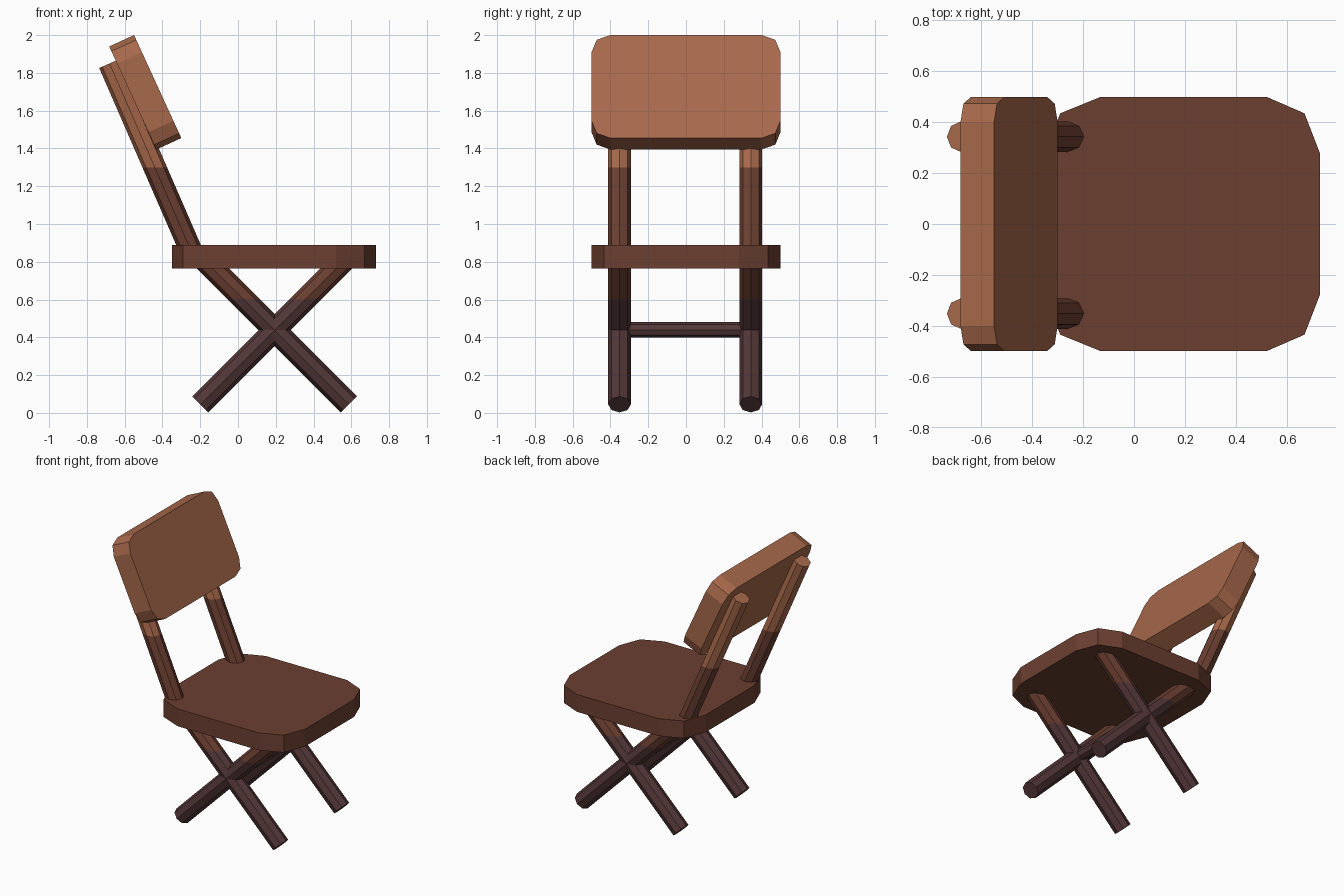
import bpy, bmesh, math
from mathutils import Vector, Matrix

if "Cube" in bpy.data.objects:
    bpy.data.objects.remove(bpy.data.objects["Cube"])


def make_mat(name, rgb):
    m = bpy.data.materials.new(name)
    m.diffuse_color = (*rgb, 1)
    m.use_nodes = True
    m.node_tree.nodes["Principled BSDF"].inputs["Base Color"].default_value = m.diffuse_color
    return m


MATS = [make_mat("dark plum brown", (0.088, 0.038, 0.039)),
        make_mat("chestnut brown", (0.150, 0.050, 0.031)),
        make_mat("warm tan", (0.390, 0.140, 0.070))]
BANDS = (0.6, 1.3)          # heights where the wood colour changes


def finish(name, bm):
    # colour by height: cut at the band heights, then pick by face centre
    for h in BANDS:
        bmesh.ops.bisect_plane(bm, geom=bm.verts[:] + bm.edges[:] + bm.faces[:],
                               plane_co=(0, 0, h), plane_no=(0, 0, 1), dist=1e-5)
    bmesh.ops.recalc_face_normals(bm, faces=bm.faces[:])
    for f in bm.faces:
        z = f.calc_center_median().z
        f.material_index = sum(z > h for h in BANDS)
    me = bpy.data.meshes.new(name)
    bm.to_mesh(me)
    bm.free()
    for m in MATS:
        me.materials.append(m)
    ob = bpy.data.objects.new(name, me)
    bpy.context.collection.objects.link(ob)
    return ob


def rod(name, a, b, r):
    # eight-sided rod from a to b
    a, b = Vector(a), Vector(b)
    d = b - a
    rot = Vector((0, 0, 1)).rotation_difference(d).to_matrix().to_4x4()
    bm = bmesh.new()
    bmesh.ops.create_cone(bm, cap_ends=True, segments=8, radius1=r, radius2=r,
                          depth=d.length, matrix=Matrix.Translation((a + b) / 2) @ rot)
    return finish(name, bm)


def slab(name, outline, thickness, matrix):
    # flat outline extruded along local z
    bm = bmesh.new()
    face = bm.faces.new([bm.verts.new((u, v, 0)) for u, v in outline])
    ext = bmesh.ops.extrude_face_region(bm, geom=[face])
    top = [g for g in ext["geom"] if isinstance(g, bmesh.types.BMVert)]
    bmesh.ops.translate(bm, verts=top, vec=(0, 0, thickness))
    bm.transform(matrix)
    return finish(name, bm)


def mirror_outline(half):
    return half + [(u, -v) for u, v in reversed(half)]


# seat
seat = mirror_outline([(0.73, 0.28), (0.67, 0.435), (0.52, 0.5),
                       (-0.13, 0.5), (-0.29, 0.435), (-0.35, 0.28)])
slab("seat", seat, 0.125, Matrix.Translation((0, 0, 0.765)))

# backrest panel, leaning backwards; local x runs up the panel, local z to the back
back = mirror_outline([(0.6, 0.4), (0.572, 0.473), (0.5, 0.5),
                       (0.1, 0.5), (0.028, 0.473), (0, 0.4)])
up = Vector((-0.25, 0, 0.545)).normalized()
side = Vector((0, 1, 0))
rear = up.cross(side)
frame = Matrix((up, side, rear)).transposed().to_4x4()
slab("backrest", back, 0.145, Matrix.Translation((-0.3, 0, 1.455)) @ frame)

# back posts and crossed legs on each side
for tag, y in (("right", -0.352), ("left", 0.343)):
    rod("back_post_" + tag, (-0.245, y, 0.85), (-0.68, y, 1.85), 0.06)
    rod("leg_forward_" + tag, (0.587, y, 0.045), (-0.19, y, 0.822), 0.06)
    rod("leg_rearward_" + tag, (-0.2, y, 0.045), (0.577, y, 0.822), 0.06)

# crossbar joining the leg pairs
rod("crossbar", (0.193, -0.35, 0.44), (0.193, 0.34, 0.44), 0.04)
